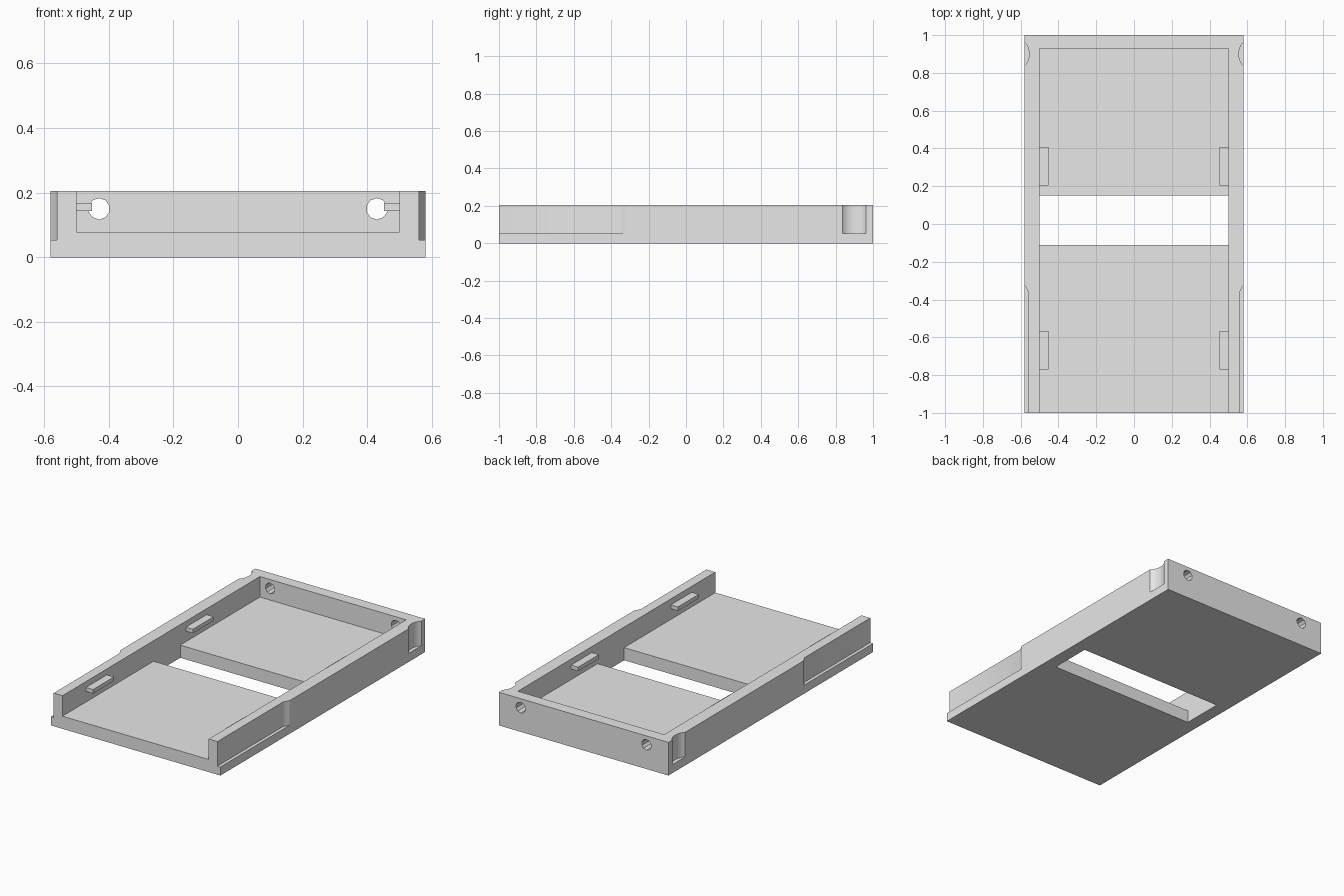
import bpy
import bmesh
import math
from mathutils import Matrix

cube = bpy.data.objects.get("Cube")
if cube:
    bpy.data.objects.remove(cube)

HALF_W, HEIGHT = 0.58, 0.205
INNER_W, FLOOR, LEDGE = 0.5, 0.078, 0.053

grey = bpy.data.materials.new("plain grey")
grey.use_nodes = True
grey.diffuse_color = (0.8, 0.8, 0.8, 1)
grey.node_tree.nodes["Principled BSDF"].inputs["Base Color"].default_value = (0.8, 0.8, 0.8, 1)


def finish(name, bm):
    bmesh.ops.recalc_face_normals(bm, faces=bm.faces)
    mesh = bpy.data.meshes.new(name)
    bm.to_mesh(mesh)
    bm.free()
    mesh.materials.append(grey)
    obj = bpy.data.objects.new(name, mesh)
    bpy.context.collection.objects.link(obj)
    return obj


def prism(name, outline, z0, z1):
    """Extrude a plan outline from z0 to z1."""
    bm = bmesh.new()
    face = bm.faces.new([bm.verts.new((x, y, z0)) for x, y in outline])
    top = bmesh.ops.extrude_face_region(bm, geom=[face])["geom"]
    verts = [v for v in top if isinstance(v, bmesh.types.BMVert)]
    bmesh.ops.translate(bm, verts=verts, vec=(0, 0, z1 - z0))
    return finish(name, bm)


def box(name, x0, x1, y0, y1, z0, z1):
    return prism(name, [(x0, y0), (x1, y0), (x1, y1), (x0, y1)], z0, z1)


def activate(obj):
    bpy.ops.object.select_all(action="DESELECT")
    obj.select_set(True)
    bpy.context.view_layer.objects.active = obj


def cut(target, cutter):
    """Subtract the cutter from the target and discard it."""
    cutter.hide_render = True
    mod = target.modifiers.new("cut", "BOOLEAN")
    mod.operation, mod.solver, mod.object = "DIFFERENCE", "EXACT", cutter
    activate(target)
    bpy.ops.object.modifier_apply(modifier=mod.name)
    bpy.data.objects.remove(cutter)


# Tray with an open front, and a slot across its floor
tray = box("tray", -HALF_W, HALF_W, -1, 1, 0, HEIGHT)
cut(tray, box("cavity_cutter", -INNER_W, INNER_W, -1.1, 0.928, FLOOR, 0.3))
cut(tray, box("slot_cutter", -INNER_W, INNER_W, -0.11, 0.15, -0.1, 0.15))

for side, s in (("left", 1), ("right", -1)):
    # Shallow outer recess along the front part of the wall
    recess = [(0.56, -1.1), (0.56, -0.362), (0.567, -0.345), (HALF_W, -0.323),
              (0.7, -0.323), (0.7, -1.1)]
    cut(tray, prism("recess_cutter", [(s * x, y) for x, y in recess], LEDGE, 0.3))

    # Rounded thumb notch near the back
    arc = [math.radians(a) for a in range(-90, 91, 15)]
    notch = [(s * (0.605 - 0.05 * math.cos(a)), 0.9 + 0.072 * math.sin(a)) for a in arc]
    cut(tray, prism("notch_cutter", notch, LEDGE, 0.3))

    # Round hole through the back wall
    bm = bmesh.new()
    bmesh.ops.create_cone(bm, cap_ends=True, segments=10, radius1=0.033, radius2=0.033, depth=0.3,
                          matrix=Matrix.Translation((s * 0.43, 0.97, 0.15))
                          @ Matrix.Rotation(math.pi / 2, 4, "X"))
    cut(tray, finish("hole_cutter", bm))

    # Retaining tabs on the inner wall
    for place, y in (("front", -0.77), ("back", 0.205)):
        box(f"{side}_{place}_tab", s * 0.452, s * 0.505, y, y + 0.203, 0.143, 0.168)

activate(tray)
bpy.ops.object.shade_smooth_by_angle(angle=math.radians(30))
